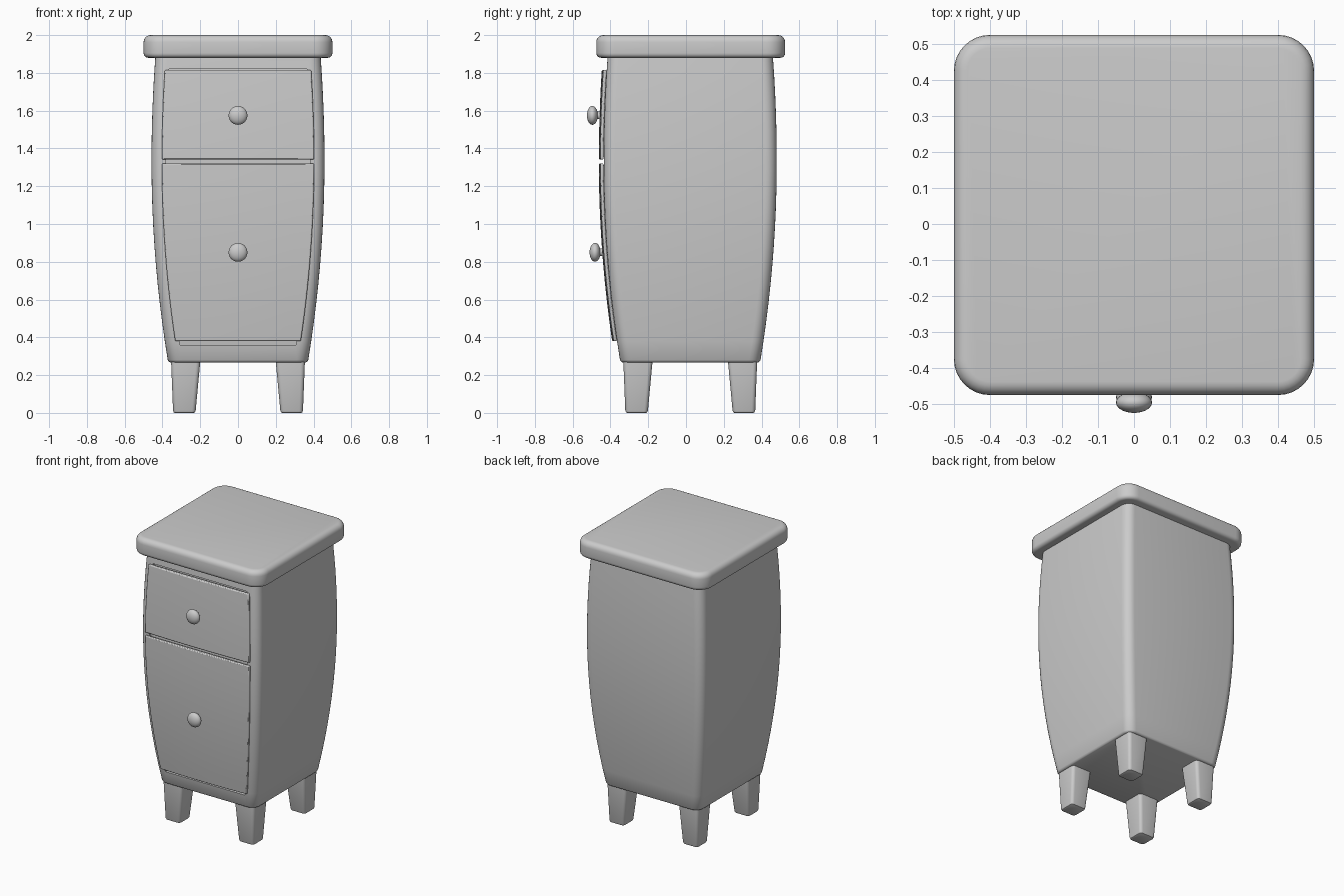
import bpy, bmesh, math
from mathutils import Matrix

if "Cube" in bpy.data.objects:
    bpy.data.objects.remove(bpy.data.objects["Cube"])

CY = 0.0225  # cabinet centre in y

grey = bpy.data.materials.new("plain_grey")
grey.diffuse_color = (0.6, 0.6, 0.6, 1)
grey.use_nodes = True
grey.node_tree.nodes["Principled BSDF"].inputs["Base Color"].default_value = grey.diffuse_color


def half(z):
    """Half width of the bulging cabinet at height z."""
    return 0.458 - (0.066 if z > 1.33 else 0.078) * (z - 1.33) ** 2


def finish(name, bm, bevel=0.0, smooth=True):
    bmesh.ops.recalc_face_normals(bm, faces=bm.faces)
    me = bpy.data.meshes.new(name)
    bm.to_mesh(me)
    bm.free()
    me.materials.append(grey)
    ob = bpy.data.objects.new(name, me)
    bpy.context.collection.objects.link(ob)
    if bevel:
        m = ob.modifiers.new("bevel", 'BEVEL')
        m.width, m.segments, m.angle_limit = bevel, 2, math.radians(40)
    if smooth:
        shade(ob)
    return ob


def shade(ob):
    bpy.ops.object.select_all(action='DESELECT')
    ob.select_set(True)
    bpy.context.view_layer.objects.active = ob
    bpy.ops.object.shade_smooth_by_angle(angle=math.radians(35))


def loft(name, rings, seg=6, smooth=True):
    """Stack of rounded squares: (z, half width, corner radius, cx, cy)."""
    bm = bmesh.new()
    prev = first = None
    for z, h, r, cx, cy in rings:
        loop = []
        for q, (sx, sy) in enumerate(((1, 1), (-1, 1), (-1, -1), (1, -1))):
            for i in range(seg + 1):
                a = math.pi / 2 * (q + i / seg)
                loop.append(bm.verts.new((cx + sx * (h - r) + r * math.cos(a),
                                          cy + sy * (h - r) + r * math.sin(a), z)))
        if prev:
            for i in range(len(loop)):
                j = (i + 1) % len(loop)
                bm.faces.new((prev[i], prev[j], loop[j], loop[i]))
        first = first or loop
        prev = loop
    bm.faces.new(first)
    bm.faces.new(prev)
    return finish(name, bm, smooth=smooth)


def panel(name, z0, z1, margin, front, back, bow=0.0, bevel=0.0, rows=12, cols=8):
    """Curved slab following the cabinet front; front and back are offsets outward."""
    bm = bmesh.new()
    sides = []
    for off, b in ((front, bow), (back, 0)):
        sides.append([])
        for r in range(rows + 1):
            z = z0 + (z1 - z0) * r / rows
            w = half(z) - margin
            sides[-1].append([bm.verts.new((u * w, CY - half(z) - off + b * u * u, z))
                              for u in (2 * c / cols - 1 for c in range(cols + 1))])
    f, k = sides
    for g in sides:
        for r in range(rows):
            for c in range(cols):
                bm.faces.new((g[r][c], g[r][c + 1], g[r + 1][c + 1], g[r + 1][c]))
    for r in (0, rows):
        for c in range(cols):
            bm.faces.new((f[r][c], f[r][c + 1], k[r][c + 1], k[r][c]))
    for c in (0, cols):
        for r in range(rows):
            bm.faces.new((f[r][c], f[r + 1][c], k[r + 1][c], k[r][c]))
    return finish(name, bm, bevel, smooth=bool(bevel))


# Bulging cabinet with a small rounded lower edge
rings = [(0.268, 0.36, 0.05, 0, CY), (0.272, 0.367, 0.057, 0, CY)]
for i in range(17):
    z = 0.28 + 1.605 * i / 16
    rings.append((z, half(z), 0.06, 0, CY))
cabinet = loft("cabinet_body", rings, smooth=False)

# Shallow recess behind the drawers
cutter = panel("recess_cutter", 0.36, 1.82, 0.078, 0.1, -0.02)
cutter.hide_render = True
cut = cabinet.modifiers.new("recess", 'BOOLEAN')
cut.operation, cut.solver, cut.object = 'DIFFERENCE', 'EXACT', cutter
bpy.context.view_layer.objects.active = cabinet
bpy.ops.object.modifier_apply(modifier="recess")
bpy.data.objects.remove(cutter)
shade(cabinet)

# Table top with rounded edges
top = []
for i in range(5):
    a = math.pi / 2 * i / 4
    top.append((1.88 + 0.025 * (1 - math.cos(a)), 0.475 + 0.025 * math.sin(a)))
for i in range(6):
    a = math.pi / 2 * i / 5
    top.append((1.963 + 0.037 * math.sin(a), 0.463 + 0.037 * math.cos(a)))
loft("table_top", [(z, h, 0.1 - (0.5 - h), 0, 0.025) for z, h in top], seg=8)

# Drawer fronts and knobs
for label, z0, z1, kz in (("upper", 1.342, 1.815, 1.575), ("lower", 0.38, 1.32, 0.85)):
    panel(label + "_drawer", z0, z1, 0.055, 0.026, 0.0, bow=0.008, bevel=0.006)
    y = CY - half(kz) - 0.026
    bm = bmesh.new()
    bmesh.ops.create_uvsphere(bm, u_segments=24, v_segments=14, radius=0.05,
                              matrix=Matrix.Translation((0, y - 0.038, kz))
                              @ Matrix.Diagonal((1, 0.58, 1, 1))
                              @ Matrix.Rotation(math.pi / 2, 4, 'X'))
    bmesh.ops.create_cone(bm, cap_ends=True, segments=16, radius1=0.02, radius2=0.02,
                          depth=0.04, matrix=Matrix.Translation((0, y - 0.012, kz))
                          @ Matrix.Rotation(math.pi / 2, 4, 'X'))
    finish(label + "_knob", bm)

# Tapered legs
for sx, side in ((-1, "left"), (1, "right")):
    for sy, end in ((-1, "front"), (1, "back")):
        def ring(z, h, r, c):
            return (z, h, r, sx * c, CY + sy * c)
        loft(f"{end}_{side}_leg",
             [ring(0.0, 0.05, 0.012, 0.284), ring(0.003, 0.056, 0.018, 0.284),
              ring(0.012, 0.06, 0.02, 0.284), ring(0.27, 0.077, 0.022, 0.277)], seg=4)
